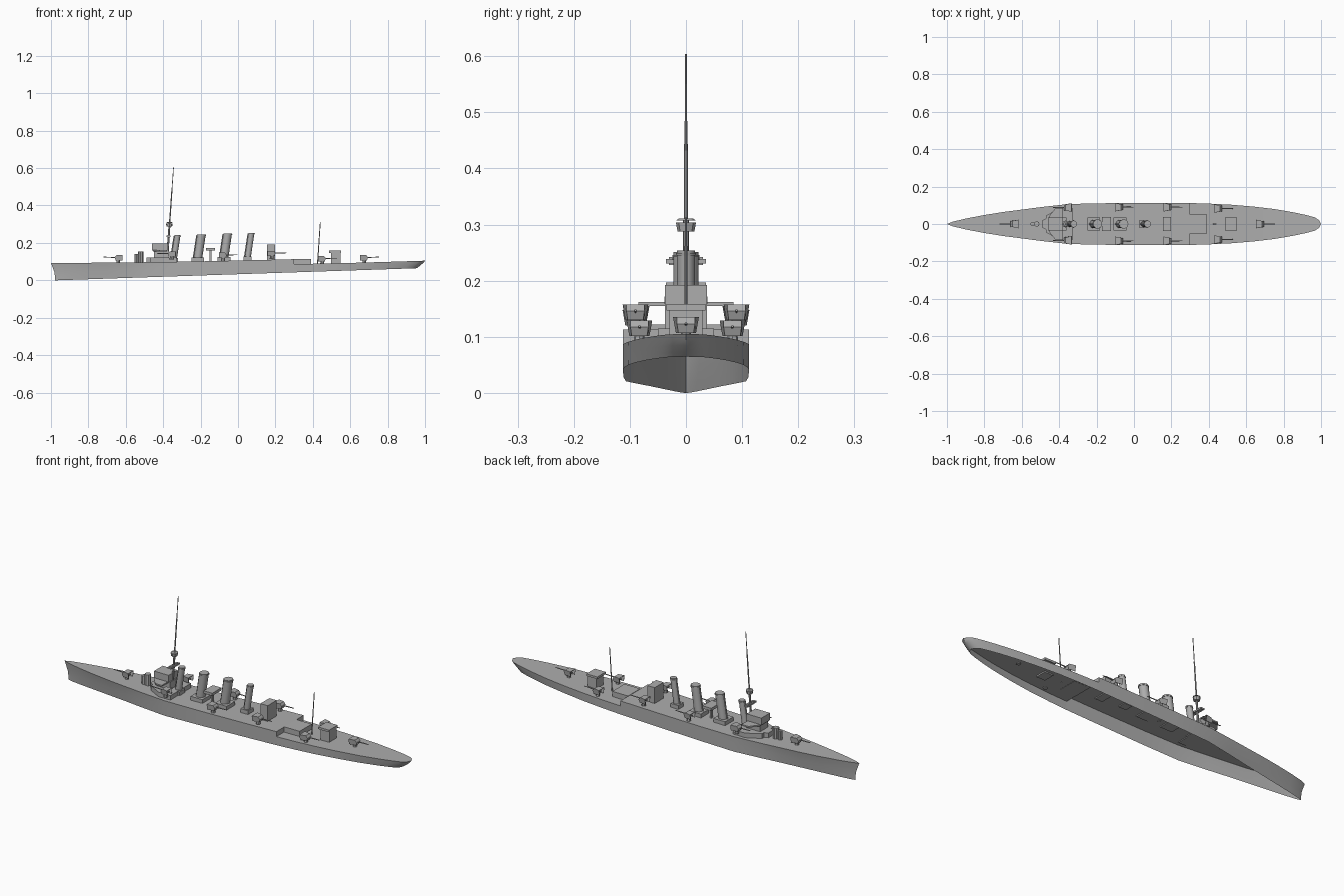
import bpy, bmesh, math
from mathutils import Vector

if "Cube" in bpy.data.objects:
    bpy.data.objects.remove(bpy.data.objects["Cube"])

grey = bpy.data.materials.new("warship grey")
grey.diffuse_color = (0.42, 0.42, 0.42, 1)
grey.use_nodes = True
grey.node_tree.nodes["Principled BSDF"].inputs["Base Color"].default_value = grey.diffuse_color


def make(name, verts, faces, smooth=False, recalc=True):
    me = bpy.data.meshes.new(name)
    me.from_pydata(verts, [], faces)
    bm = bmesh.new()
    bm.from_mesh(me)
    bmesh.ops.remove_doubles(bm, verts=bm.verts, dist=1e-5)
    if recalc:
        bmesh.ops.recalc_face_normals(bm, faces=bm.faces)
    bm.to_mesh(me)
    bm.free()
    me.materials.append(grey)
    ob = bpy.data.objects.new(name, me)
    bpy.context.collection.objects.link(ob)
    if smooth:
        bpy.ops.object.select_all(action='DESELECT')
        ob.select_set(True)
        bpy.context.view_layer.objects.active = ob
        bpy.ops.object.shade_smooth_by_angle(angle=math.radians(35))
    return ob


def prism(name, outline, z0, z1):
    n = len(outline)
    v = [(x, y, z) for z in (z0, z1) for x, y in outline]
    f = [tuple(range(n)), tuple(range(n, 2 * n))]
    f += [(i, (i + 1) % n, n + (i + 1) % n, n + i) for i in range(n)]
    return make(name, v, f)


def box(name, x0, x1, w, z0, z1, cy=0):
    return prism(name, [(x0, cy - w), (x1, cy - w), (x1, cy + w), (x0, cy + w)], z0, z1)


def tube(name, a, b, r0, r1, n=8):
    # level-ended tapered cylinder for raked parts, or a barrel along x
    a, b = Vector(a), Vector(b)
    flat = abs(b.z - a.z) < abs(b.x - a.x)
    v = []
    for p, r in ((a, r0), (b, r1)):
        for i in range(n):
            c, s = r * math.cos(i * math.tau / n), r * math.sin(i * math.tau / n)
            v.append(p + (Vector((0, c, s)) if flat else Vector((c, s, 0))))
    f = [tuple(range(n)), tuple(range(n, 2 * n))]
    f += [(i, (i + 1) % n, n + (i + 1) % n, n + i) for i in range(n)]
    return make(name, v, f, smooth=n > 8)


# Hull: open at the waterline, tilted slightly down at the bow
BEAM = [(-1, 0), (-.97, .012), (-.9, .029), (-.8, .048), (-.7, .064), (-.6, .077),
        (-.5, .09), (-.35, .107), (-.15, .111), (.1, .112), (.3, .112), (.3, .112),
        (.4, .109), (.52, .103), (.64, .093), (.75, .08), (.85, .063), (.92, .048),
        (.965, .036), (.988, .022), (1, 0)]
LEVELS = [0, .2, .5, .8, 1]
STEP = 11


def deck_z(x, aft=False):
    if aft:
        return .087 + .018 * max(0, (x - .3) / .7) ** 1.3
    return .093 + .02 * ((x + 1) / 1.3) ** 1.8


rows = []
for k, (x, w) in enumerate(BEAM):
    top = deck_z(x, k >= STEP)
    row = []
    for t in LEVELS:
        u = 1 - t
        bow = max(0, (-x - .4) / .6)
        stern = max(0, (x - .5) / .5)
        px = x + .022 * bow ** 8 * min(1, u * 1.6) - .045 * stern ** 3 * u ** 1.3
        pw = w * (1 - .45 * bow * u ** .8 - .12 * stern * u)
        base = .0325 + .0335 * px
        row.append((px, pw, base + (top - base) * t))
    rows.append(row)
n, m = len(rows), len(LEVELS)
verts, faces = [], []
for side in (1, -1):
    for row in rows:
        verts += [(x, side * y, z) for x, y, z in row]
for s in (0, 1):
    for i in range(n - 1):
        for j in range(m - 1):
            a = s * n * m + i * m + j
            q = (a, a + m, a + m + 1, a + 1)
            faces.append(q[::-1] if s == 0 else q)
for i in range(n - 1):
    a, b = i * m + m - 1, (i + 1) * m + m - 1
    faces.append((a, n * m + a, n * m + b, b))
make("hull", verts, faces, smooth=True, recalc=False)

# Forecastle tongue over the step and low houses
box("deck_extension", .299, .39, .05, .087, .115)
prism("forward_deckhouse", [(-.47, -.045), (-.40, -.085), (-.33, -.085), (-.33, .085),
                            (-.40, .085), (-.47, .045)], .095, .122)
prism("bridge_front_screen", [(-.49, -.02), (-.46, -.035), (-.46, .035), (-.49, .02)], .095, .122)

# Conning tower and bridge
tube("conning_tower", (-.52, 0, .095), (-.52, 0, .153), .015, .015, 8)
tube("conning_tower_front", (-.543, 0, .095), (-.543, 0, .14), .011, .011, 8)
box("bridge_house", -.45, -.37, .032, .12, .16)
prism("bridge_wings", [(-.455, -.04), (-.42, -.085), (-.38, -.085), (-.38, .085),
                       (-.42, .085), (-.455, .04)], .155, .162)
box("wheelhouse", -.46, -.375, .036, .16, .197)

# Funnels with bases, cap rims and steam pipes
for x, r, top, bw in ((-.345, .016, .242, .022), (-.217, .023, .246, .034),
                      (-.077, .023, .251, .034), (.05, .016, .254, .022)):
    z = deck_z(x)
    box("funnel_base", x - bw * .95, x + bw * 1.05, bw, z - .004, z + .02)
    lean = .022
    tube("funnel", (x, 0, z), (x + lean, 0, top), r, r, 14)
    tube("funnel_rim", (x + lean - .001, 0, top - .009), (x + lean, 0, top - .005), r + .002, r + .002, 14)
    tube("steam_pipe", (x - r - .002, 0, z), (x + lean - r - .002, 0, top - .004), .003, .003, 6)

# Searchlight platform between the middle funnels
box("searchlight_platform", -.172, -.122, .038, .158, .172)
box("searchlight_pillar", -.152, -.142, .006, .1, .16)

# Aft houses
box("aft_control_house", .155, .197, .037, .105, .192)
box("after_house", .497, .547, .029, .085, .147)
box("after_house_roof", .487, .55, .035, .147, .158)

# Foremast with lookout tops
def mast_x(z):
    return -.38 + .035 * (z - .1) / .5


for z0, z1, r0, r1 in ((.1, .31, .006, .005), (.31, .485, .0035, .003), (.485, .604, .002, .0018)):
    tube("foremast", (mast_x(z0), 0, z0), (mast_x(z1), 0, z1), r0, r1)
box("lookout_platform", -.381, -.361, .036, .231, .239)
for y in (-.022, .022):
    box("mast_lamp", -.378, -.364, .008, .228, .242, y)
tube("spotting_top", (-.367, 0, .288), (-.367, 0, .304), .015, .018, 8)
tube("spotting_top_roof", (-.366, 0, .307), (-.366, 0, .311), .018, .012, 8)
tube("aft_mast", (.425, 0, .088), (.44, 0, .313), .003, .002)


# Guns: pedestal, open-backed splayed shield and barrel
def gun(x, y, d, z):
    tube("gun_pedestal", (x, y, z - .004), (x, y, z + .02), .011, .008)
    prof = [(.014, .012, .017), (.020, .028, .020), (.010, .040, .020)]
    v, f = [], []
    for fx, fz, hw in prof:
        v += [(x + d * fx, y - hw * .8, z + fz), (x + d * fx, y + hw * .8, z + fz)]
    for fz, hw in ((.012, .018), (.040, .023)):
        v += [(x - d * .022, y - hw, z + fz), (x - d * .022, y + hw, z + fz)]
    f = [(0, 1, 3, 2), (2, 3, 5, 4), (4, 5, 9, 8), (0, 2, 4, 8, 6), (1, 3, 5, 9, 7)]
    shield = make("gun_shield", v, f)
    mod = shield.modifiers.new("plate", 'SOLIDIFY')
    mod.thickness = .002
    tube("gun_barrel", (x - d * .018, y, z + .027), (x + d * .078, y, z + .029), .0035, .002)


gun(-.64, 0, -1, deck_z(-.64))
gun(.675, 0, 1, deck_z(.675, True))
for s in (-1, 1):
    gun(-.355, s * .088, -1, .115)
    gun(-.08, s * .09, 1, deck_z(-.08) + .004)
    gun(.18, s * .09, 1, deck_z(.18) + .008)
    gun(.45, s * .083, 1, deck_z(.45, True))
